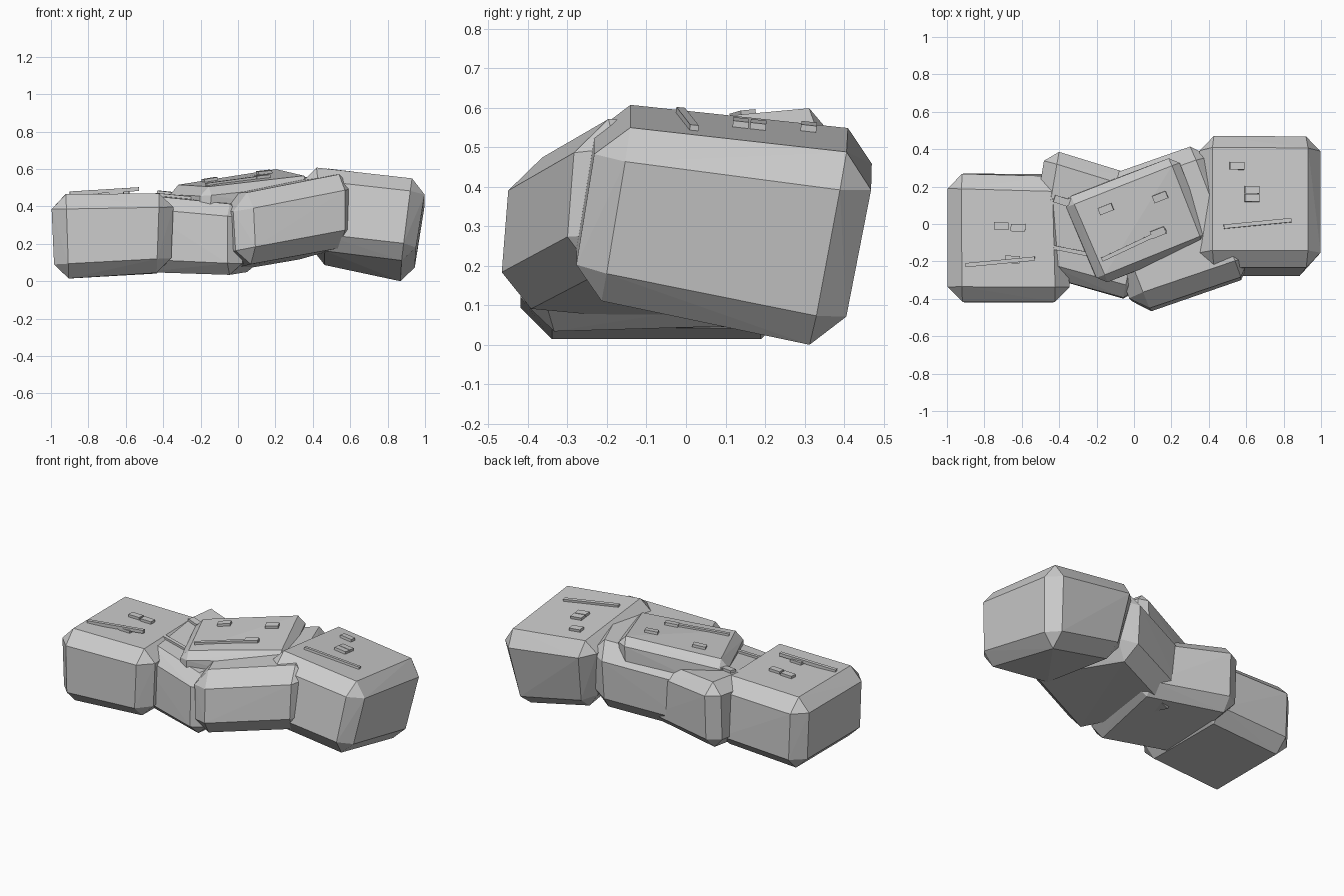
import bpy, bmesh, math
from mathutils import Vector, Matrix
from mathutils.bvhtree import BVHTree

if "Cube" in bpy.data.objects:
    bpy.data.objects.remove(bpy.data.objects["Cube"])


def finish(bm, name):
    mesh = bpy.data.meshes.new(name)
    bm.to_mesh(mesh)
    bm.free()
    obj = bpy.data.objects.new(name, mesh)
    bpy.context.collection.objects.link(obj)
    return obj


def rock(name, bottom, top, cut):
    """Chamfered skewed block; corners run front-left, front-right, back-right, back-left."""
    b = [Vector(p) for p in bottom]
    t = [Vector(p) for p in top]

    def ring(q, u, v):
        return q[0].lerp(q[1], u).lerp(q[3].lerp(q[2], u), v)

    size = ((t[1] - t[0]).length, (t[3] - t[0]).length, (t[0] - b[0]).length)
    bm = bmesh.new()
    for i in range(8):
        corner = [(i >> k) & 1 for k in range(3)]
        for face in range(3):
            u, v, w = [c if k == face else abs(c - cut / size[k])
                       for k, c in enumerate(corner)]
            bm.verts.new(ring(b, u, v).lerp(ring(t, u, v), w))
    bmesh.ops.convex_hull(bm, input=bm.verts[:])
    bmesh.ops.recalc_face_normals(bm, faces=bm.faces[:])
    bmesh.ops.dissolve_limit(bm, angle_limit=0.01, verts=bm.verts[:], edges=bm.edges[:])
    tree = BVHTree.FromBMesh(bm)
    finish(bm, name)
    return tree


def on_top(tree, x, y):
    return tree.ray_cast(Vector((x, y, 3)), Vector((0, 0, -1)))[:2]


def box(name, centre, along, normal, size):
    x = along.normalized()
    y = normal.cross(x).normalized()
    rot = Matrix((x, y, x.cross(y))).transposed().to_4x4()
    bm = bmesh.new()
    bmesh.ops.create_cube(bm, size=1, matrix=Matrix.Translation(centre) @ rot @ Matrix.Diagonal((*size, 1)))
    finish(bm, name)


def chips(name, tree, degrees, spots):
    for x, y in spots:
        p, n = on_top(tree, x, y)
        a = math.radians(degrees)
        d = Vector((math.cos(a), math.sin(a), 0))
        box(name, p + n * 0.005, d - n * d.dot(n), n, (0.078, 0.04, 0.022))


def ridge(name, tree, start, end, lift=0.0):
    p, n = on_top(tree, *start)
    q, _ = on_top(tree, *end)
    q = q + n * lift
    box(name, (p + q) / 2 + n * 0.004, q - p, n, ((q - p).length, 0.022, 0.02))


# Five overlapping boulders
left = rock("left_rock",
            [(-.98, -.42, .01), (-.36, -.42, .05), (-.36, .27, .045), (-.98, .27, .01)],
            [(-1.0, -.415, .465), (-.34, -.415, .47), (-.36, .25, .47), (-1.0, .27, .465)], .08)
inner = rock("inner_left_rock",
             [(-.58, -.25, .05), (.01, -.42, .03), (.13, .22, .05), (-.47, .39, .06)],
             [(-.58, -.25, .465), (.01, -.41, .405), (.14, .22, .42), (-.47, .41, .485)], .07)
rock("front_rock",
     [(.02, -.50, .085), (.65, -.28, .20), (.37, .41, .12), (-.22, .21, .02)],
     [(.0, -.47, .46), (.65, -.25, .59), (.38, .45, .565), (-.27, .22, .45)], .085)
upper = rock("upper_rock",
             [(-.20, -.32, .28), (.40, -.10, .33), (.22, .36, .36), (-.38, .14, .28)],
             [(-.18, -.33, .50), (.41, -.09, .565), (.23, .37, .61), (-.38, .13, .51)], .045)
right = rock("right_rock",
             [(.40, -.29, .18), (.94, -.29, .12), (.93, .39, -.03), (.40, .38, .09)],
             [(.34, -.22, .625), (1.01, -.22, .55), (1.01, .485, .47), (.34, .49, .55)], .08)

# Small stone chips on the tops
chips("left_chip", left, -2, [(-.71, -.01), (-.62, -.02), (-.65, -.19)])
chips("inner_chip", inner, -18, [(-.39, .125), (-.32, .11)])
chips("upper_chip", upper, 22, [(-.15, .08), (.14, .145), (.13, -.045)])
chips("right_chip", right, 0, [(.55, .31), (.63, .182), (.63, .138)])

# Thin raised ridges on the tops
ridge("left_ridge", left, (-.90, -.22), (-.53, -.185), .02)
ridge("inner_ridge", inner, (-.43, -.125), (-.15, -.18))
ridge("upper_ridge", upper, (-.17, -.19), (.17, -.03))
ridge("right_ridge", right, (.48, -.015), (.84, .02))
